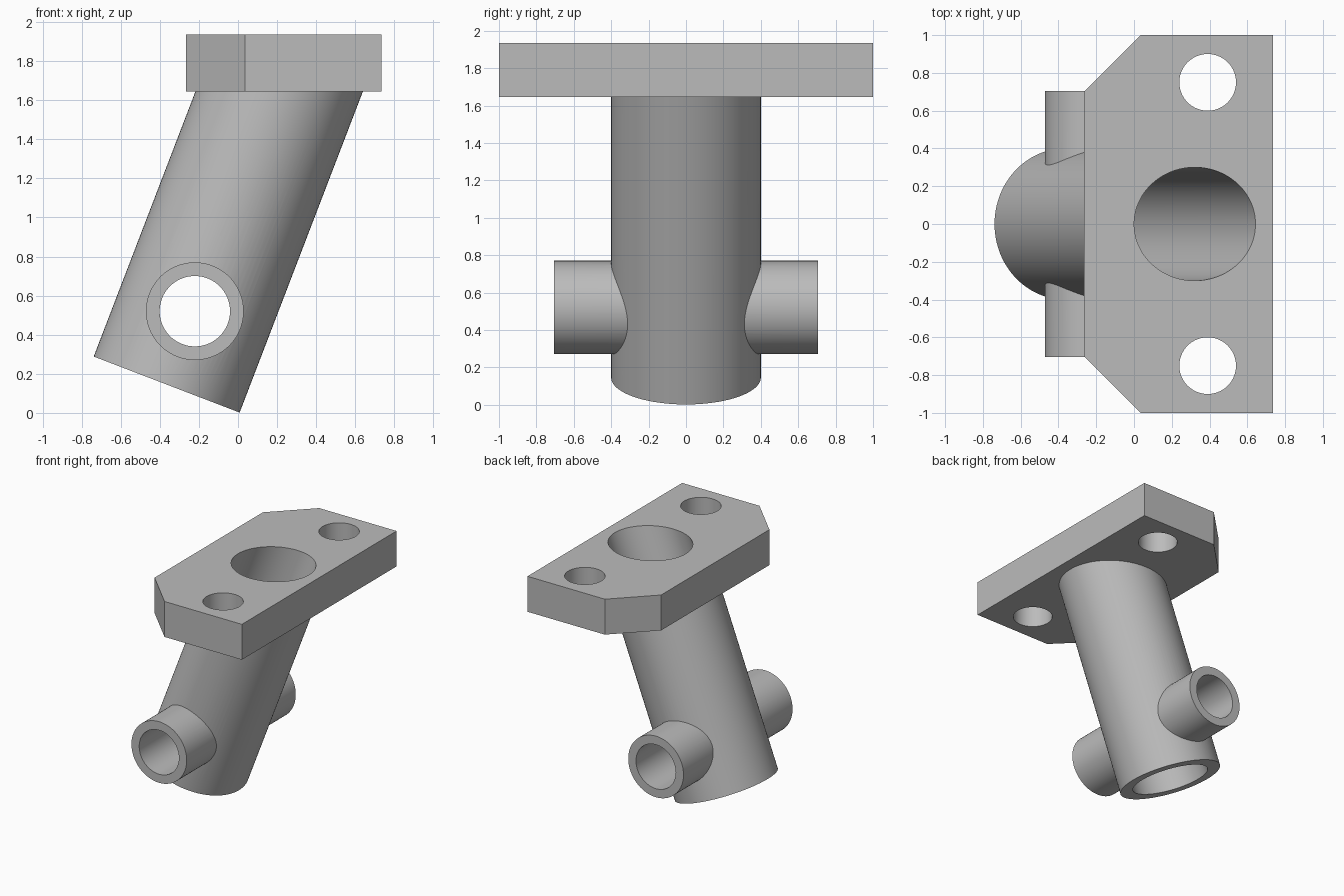
import bpy, bmesh, math
from mathutils import Matrix, Vector

cube = bpy.data.objects.get("Cube")
if cube:
    bpy.data.objects.remove(cube, do_unlink=True)

TILT = math.radians(21)
PLATE_Z, PLATE_TOP = 1.645, 1.935
FOOT = Vector((-0.365, 0, 0.145))          # centre of the slanted tube's lower end
AXIS = Vector((math.sin(TILT), 0, math.cos(TILT)))

steel = bpy.data.materials.new("grey metal")
steel.use_nodes = True
GREY = (0.5, 0.5, 0.5, 1)
steel.diffuse_color = GREY
steel.node_tree.nodes["Principled BSDF"].inputs["Base Color"].default_value = GREY


def finish(name, bm):
    mesh = bpy.data.meshes.new(name)
    bmesh.ops.recalc_face_normals(bm, faces=bm.faces[:])
    bm.to_mesh(mesh)
    bm.free()
    mesh.materials.append(steel)
    obj = bpy.data.objects.new(name, mesh)
    bpy.context.collection.objects.link(obj)
    return obj


def rod(name, start, end, radius, trim_z=None):
    """Round bar between two points, optionally cut level at a height."""
    start, end = Vector(start), Vector(end)
    along = end - start
    bm = bmesh.new()
    turn = along.to_track_quat('Z', 'Y').to_matrix().to_4x4()
    bmesh.ops.create_cone(bm, cap_ends=True, segments=96, radius1=radius, radius2=radius,
                          depth=along.length,
                          matrix=Matrix.Translation((start + end) / 2) @ turn)
    if trim_z is not None:
        cut = bmesh.ops.bisect_plane(bm, geom=bm.verts[:] + bm.edges[:] + bm.faces[:],
                                     plane_co=(0, 0, trim_z), plane_no=(0, 0, 1),
                                     clear_outer=True)
        edges = [e for e in cut["geom_cut"] if isinstance(e, bmesh.types.BMEdge)]
        bmesh.ops.contextual_create(bm, geom=edges)
    return finish(name, bm)


def combine(body, tool, operation):
    mod = body.modifiers.new(operation.lower(), 'BOOLEAN')
    mod.operation, mod.solver, mod.object = operation, 'EXACT', tool
    bpy.context.view_layer.objects.active = body
    bpy.ops.object.modifier_apply(modifier=mod.name)
    bpy.data.objects.remove(tool, do_unlink=True)


# Flange plate with two clipped corners
bm = bmesh.new()
outline = [(0.735, -1), (0.735, 1), (0.035, 1), (-0.265, 0.7), (-0.265, -0.7), (0.035, -1)]
base = bm.faces.new([bm.verts.new((x, y, PLATE_Z)) for x, y in outline])
grown = bmesh.ops.extrude_face_region(bm, geom=[base])
bmesh.ops.translate(bm, vec=(0, 0, PLATE_TOP - PLATE_Z),
                    verts=[v for v in grown["geom"] if isinstance(v, bmesh.types.BMVert)])
# the extruded region keeps its starting face, so the slab is closed
if not base.is_valid or len(bm.faces) < len(outline) + 2:
    bmesh.ops.holes_fill(bm, edges=bm.edges[:])
body = finish("flanged_tube_body", bm)

# Slanted main tube and the cross tube
cross = FOOT + AXIS * 0.402
reach = Vector((0, 0.705, 0))
combine(body, rod("main_tube", FOOT, FOOT + AXIS * 2.6, 0.4, trim_z=1.8), 'UNION')
combine(body, rod("cross_tube", cross - reach, cross + reach, 0.25), 'UNION')

# Bores and bolt holes
combine(body, rod("main_bore", FOOT - AXIS * 0.5, FOOT + AXIS * 2.6, 0.3), 'DIFFERENCE')
combine(body, rod("cross_bore", cross - reach * 1.5, cross + reach * 1.5, 0.18), 'DIFFERENCE')
for side in (-1, 1):
    y = 0.75 * side
    combine(body, rod("bolt_hole", (0.39, y, 1.4), (0.39, y, 2.2), 0.15), 'DIFFERENCE')

# Smooth round walls, crisp edges
bpy.ops.object.select_all(action='DESELECT')
body.select_set(True)
bpy.context.view_layer.objects.active = body
bpy.ops.object.shade_smooth_by_angle(angle=math.radians(25))
